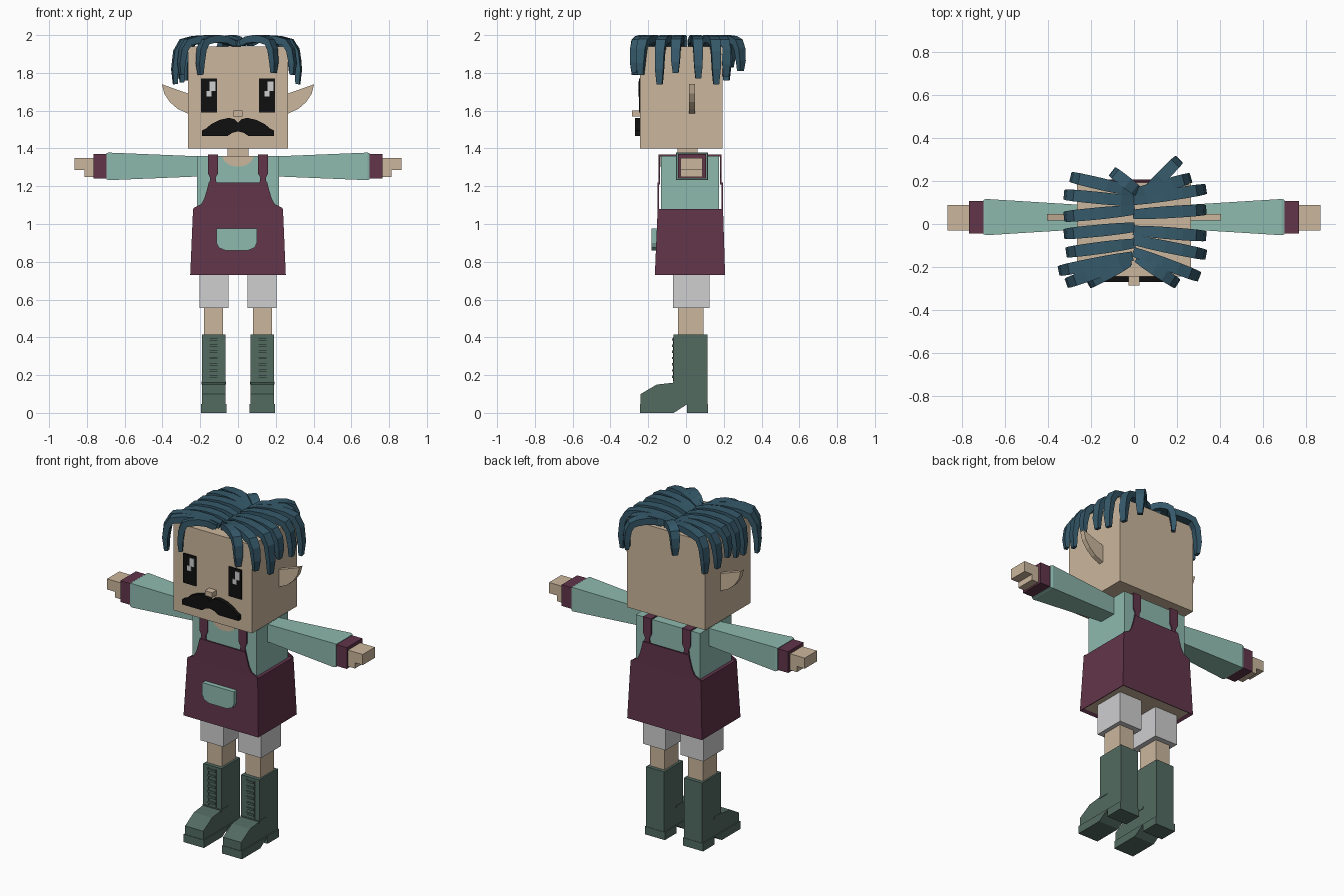
import bpy, bmesh
from mathutils import Vector

if "Cube" in bpy.data.objects:
    bpy.data.objects.remove(bpy.data.objects["Cube"], do_unlink=True)


def material(name, r, g, b):
    m = bpy.data.materials.new(name)
    m.use_nodes = True
    m.diffuse_color = (r, g, b, 1)
    bsdf = next(n for n in m.node_tree.nodes if n.type == 'BSDF_PRINCIPLED')
    bsdf.inputs["Base Color"].default_value = (r, g, b, 1)
    bsdf.inputs["Roughness"].default_value = 0.9
    return m


SKIN = material("skin", 0.60, 0.47, 0.335)
MINT = material("mint cloth", 0.27, 0.49, 0.42)
MAROON = material("maroon cloth", 0.12, 0.035, 0.068)
BOOT = material("green leather", 0.085, 0.145, 0.12)
HAIR = material("blue hair", 0.036, 0.1, 0.145)
WHITE = material("pale grey cloth", 0.62, 0.62, 0.63)
BLACK = material("black", 0.005, 0.005, 0.005)


def finish(name, bm, *mats):
    bmesh.ops.recalc_face_normals(bm, faces=bm.faces)
    mesh = bpy.data.meshes.new(name)
    bm.to_mesh(mesh)
    bm.free()
    for m in mats:
        mesh.materials.append(m)
    ob = bpy.data.objects.new(name, mesh)
    bpy.context.collection.objects.link(ob)
    return ob


def skin_rings(bm, rings):
    """Join equal-sided rings of points into a capped solid."""
    rows = [[bm.verts.new(p) for p in ring] for ring in rings]
    n = len(rows[0])
    for a, b in zip(rows, rows[1:]):
        for i in range(n):
            j = (i + 1) % n
            bm.faces.new((a[i], a[j], b[j], b[i]))
    bm.faces.new(rows[0])
    bm.faces.new(rows[-1])


def box(name, x, y, z, mat):
    bm = bmesh.new()
    rect = [(x[0], y[0]), (x[1], y[0]), (x[1], y[1]), (x[0], y[1])]
    skin_rings(bm, [[(a, b, h) for a, b in rect] for h in z])
    return finish(name, bm, mat)


def prism(name, outline, axis, span, mat):
    """Extrude an outline: axis x takes (y, z) points, axis y takes (x, z)."""
    place = (lambda p, d: (d, *p)) if axis == "x" else (lambda p, d: (p[0], d, p[1]))
    bm = bmesh.new()
    skin_rings(bm, [[place(p, d) for p in outline] for d in span])
    return finish(name, bm, mat)


def mirrored(half):
    """Complete a half outline by reflecting it across x = 0."""
    return half + [(-x, z) for x, z in reversed(half) if x]


def span(s, a, b):
    return sorted((s * a, s * b))


# Head and face
box("head", (-0.265, 0.265), (-0.243, 0.193), (1.40, 1.94), SKIN)
box("neck", (-0.055, 0.055), (-0.045, 0.06), (1.34, 1.41), SKIN)
box("nose", (-0.025, 0.025), (-0.285, -0.24), (1.57, 1.6), SKIN)
prism("moustache", mirrored([(0, 1.535), (0.02, 1.555), (0.05, 1.562), (0.1, 1.55),
                             (0.14, 1.53), (0.17, 1.505), (0.19, 1.495), (0.19, 1.466),
                             (0.055, 1.466), (0.03, 1.483), (0, 1.49)]),
      "y", (-0.27, -0.24), BLACK)

for side, s in (("left", 1), ("right", -1)):
    # Eyes, with the glints on the same side of both
    c = 0.153 * s
    box(side + "_eye", (c - 0.043, c + 0.043), (-0.25, -0.242), (1.59, 1.77), BLACK)
    box(side + "_eye_big_glint", (c + 0.003, c + 0.034), (-0.254, -0.249), (1.705, 1.755), WHITE)
    box(side + "_eye_small_glint", (c - 0.014, c + 0.014), (-0.254, -0.249), (1.675, 1.705), WHITE)

    # Pointed ear
    ear = [(0.26, 1.69), (0.32, 1.71), (0.403, 1.74), (0.39, 1.69), (0.36, 1.645),
           (0.32, 1.61), (0.26, 1.582)]
    prism(side + "_ear", [(s * x, z) for x, z in ear], "y", (0.017, 0.047), SKIN)

    # Sleeve widening towards the wrist
    bm = bmesh.new()
    rings = []
    for x, hy, hz in ((0.2, 0.054, 0.053), (0.685, 0.084, 0.073), (0.697, 0.08, 0.069)):
        rings.append([(s * x, 0.032 + hy * a, 1.305 + hz * b)
                      for a, b in ((-1, -1), (1, -1), (1, 1), (-1, 1))])
    skin_rings(bm, rings)
    finish(side + "_sleeve", bm, MINT)
    box(side + "_cuff", span(s, 0.695, 0.766), (-0.043, 0.107), (1.24, 1.37), MAROON)
    box(side + "_hand", span(s, 0.76, 0.865), (-0.03, 0.088), (1.285, 1.35), SKIN)
    box(side + "_palm", span(s, 0.76, 0.812), (-0.03, 0.088), (1.25, 1.29), SKIN)

    # Leg, shorts and boot
    box(side + "_leg", span(s, 0.08, 0.18), (-0.042, 0.093), (0.4, 0.57), SKIN)
    box(side + "_short", span(s, 0.05, 0.205), (-0.07, 0.125), (0.555, 0.76), WHITE)
    boot = [(-0.24, 0), (-0.24, 0.1), (-0.155, 0.15), (-0.065, 0.16), (-0.065, 0.415),
            (0.115, 0.415), (0.115, 0), (0.005, 0), (0.005, 0.045), (-0.065, 0)]
    prism(side + "_boot", boot, "x", span(s, 0.067, 0.19), BOOT)
    sole = [(-0.243, 0), (-0.243, 0.048), (0.117, 0.048), (0.117, 0), (0.005, 0),
            (0.005, 0.045), (-0.065, 0)]
    prism(side + "_sole", sole, "x", span(s, 0.061, 0.197), BOOT)
    box(side + "_boot_band", span(s, 0.064, 0.193), (-0.068, 0.0), (0.15, 0.165), BOOT)
    for i in range(7):
        z = 0.185 + i * 0.033
        box(f"{side}_lace_{i + 1}", span(s, 0.105, 0.155), (-0.073, -0.06), (z, z + 0.012), BOOT)
    for edge, x in (("inner", 0.1), ("outer", 0.152)):
        box(f"{side}_{edge}_lace_edge", span(s, x, x + 0.008), (-0.068, -0.06), (0.17, 0.4), BOOT)

    # Apron strap over the shoulder
    strap = [(s * x, z) for x, z in ((0.105, 1.368), (0.16, 1.368), (0.16, 1.27), (0.147, 1.245),
                                     (0.152, 1.21), (0.113, 1.21), (0.118, 1.245), (0.105, 1.27))]
    prism(side + "_front_strap", strap, "y", (-0.145, -0.138), MAROON)
    prism(side + "_back_strap", strap, "y", (0.18, 0.187), MAROON)
    box(side + "_shoulder_strap", span(s, 0.105, 0.16), (-0.145, 0.187), (1.358, 1.368), MAROON)

# Shirt and neckline
box("shirt", (-0.217, 0.217), (-0.132, 0.175), (0.9, 1.36), MINT)
prism("neckline", mirrored([(0, 1.303), (0.04, 1.31), (0.07, 1.33), (0.085, 1.361)]),
      "y", (-0.136, -0.13), SKIN)

# Flared apron skirt; its underside is inset to show the body
bm = bmesh.new()
skin_rings(bm, [[(-w, f, z), (w, f, z), (w, b, z), (-w, b, z)]
                for w, f, b, z in ((0.253, -0.165, 0.207, 0.73), (0.238, -0.15, 0.196, 1.08))])
bmesh.ops.recalc_face_normals(bm, faces=bm.faces)
under = min(bm.faces, key=lambda f: f.calc_center_median().z)
bmesh.ops.inset_region(bm, faces=[under], thickness=0.025)
for v in under.verts:
    v.co.z += 0.012
under.material_index = 1
finish("apron_skirt", bm, MAROON, SKIN)

# Bibs and pocket
bib = mirrored([(0.238, 1.07), (0.236, 1.085), (0.195, 1.105), (0.178, 1.135),
                (0.165, 1.18), (0.155, 1.22)])
prism("front_bib", bib, "y", (-0.15, -0.142), MAROON)
prism("back_bib", bib, "y", (0.188, 0.196), MAROON)
pocket = mirrored([(0.107, 0.975), (0.107, 0.9), (0.095, 0.875), (0.06, 0.86)])
prism("pocket", [(x - 0.007, z) for x, z in pocket], "y", (-0.183, -0.15), MINT)


# Hair locks: flat tapering strands that arch from the parting down to a tip
ARCH = ((0, 0.0, 0.022), (0.2, 0.75, 0.026), (0.45, 1.0, 0.028), (0.7, 0.8, 0.028),
        (0.87, 0.3, 0.027), (0.96, -0.6, 0.025), (1, -1.9, 0.022), (0.99, -3.0, 0.015))


def lock(name, root, tip, tip_z):
    root, tip = Vector((*root, 0)), Vector((*tip, 0))
    drop = (1.955 - tip_z) / 3
    path = []
    for t, h, _ in ARCH:
        p = root.lerp(tip, t)
        p.z = 1.955 + h * (0.026 if h > 0 else drop)
        path.append(p)
    across = (tip - root).cross(Vector((0, 0, 1))).normalized()
    rings = []
    for i, p in enumerate(path):
        along = path[min(i + 1, len(path) - 1)] - path[max(i - 1, 0)]
        w = across * ARCH[i][2]
        t = across.cross(along).normalized() * ARCH[i][2] * 0.7
        rings.append([p + w + t, p - w + t, p - w - t, p + w - t])
    bm = bmesh.new()
    skin_rings(bm, rings)
    finish(name, bm, HAIR)


LOCKS = {
    "left": (((0, 0.14), (0.25, 0.21), 1.78), ((0, 0.11), (0.32, 0.16), 1.74),
             ((0, 0.045), (0.32, 0.065), 1.77), ((0, -0.03), (0.32, -0.055), 1.8),
             ((0, -0.075), (0.32, -0.14), 1.74), ((0, -0.13), (0.29, -0.24), 1.79),
             ((0.02, -0.16), (0.19, -0.27), 1.8), ((0.06, 0.15), (0.2, 0.29), 1.81)),
    "right": (((0, 0.15), (-0.28, 0.215), 1.76), ((0, 0.105), (-0.31, 0.135), 1.77),
              ((0, 0.065), (-0.31, 0.035), 1.8), ((0, -0.015), (-0.31, -0.045), 1.77),
              ((0, -0.09), (-0.3, -0.13), 1.75), ((-0.01, -0.15), (-0.335, -0.215), 1.74),
              ((-0.02, -0.17), (-0.3, -0.27), 1.79), ((-0.03, -0.18), (-0.2, -0.27), 1.79),
              ((0.02, 0.15), (-0.09, 0.235), 1.83)),
}
for side, locks in LOCKS.items():
    for i, (root, tip, tip_z) in enumerate(locks):
        lock(f"{side}_hair_lock_{i + 1}", root, tip, tip_z)
